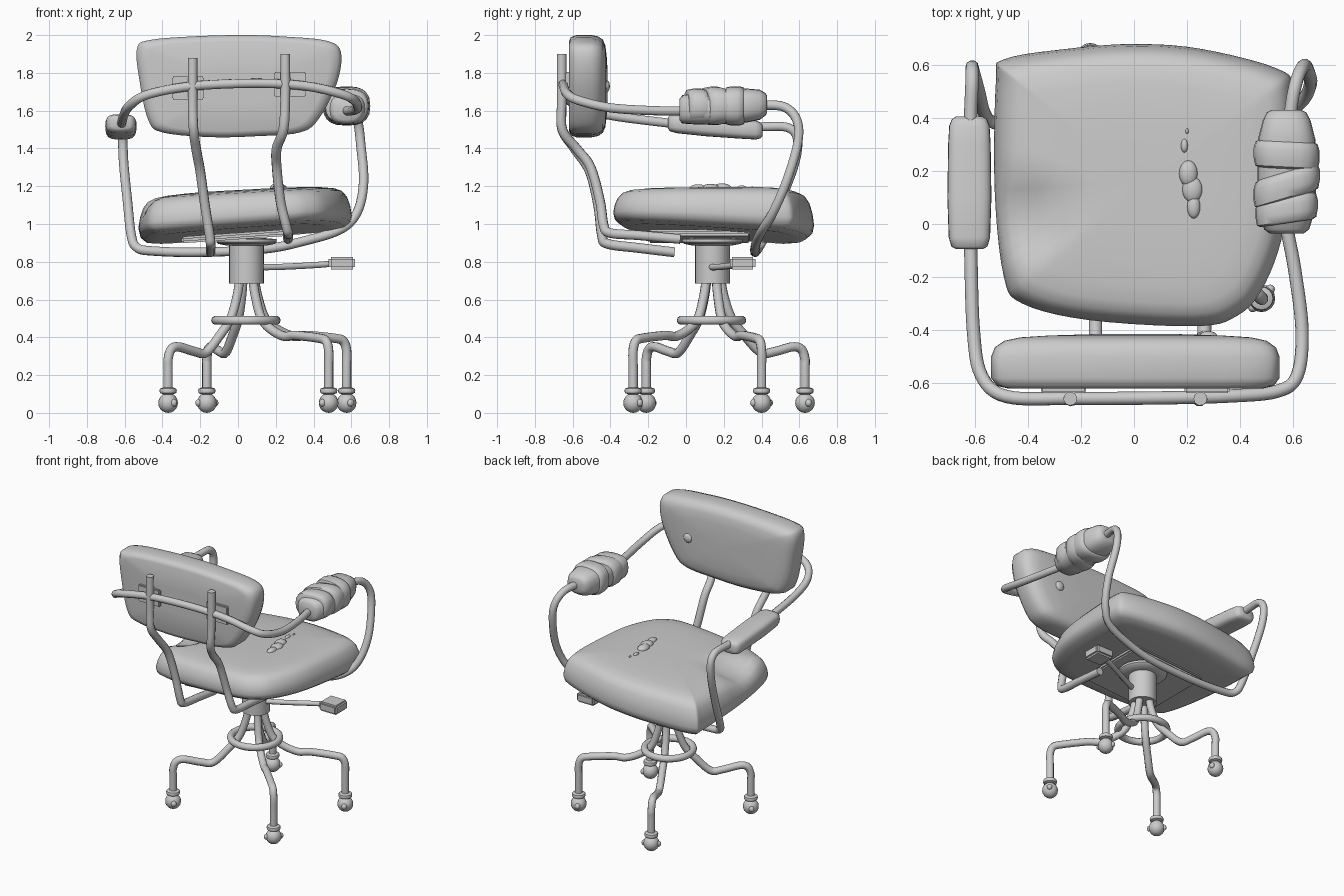
import bpy, bmesh, math
from mathutils import Vector, Matrix

if "Cube" in bpy.data.objects:
    bpy.data.objects.remove(bpy.data.objects["Cube"])

GREY = bpy.data.materials.new("plain_grey")
GREY.diffuse_color = (0.6, 0.6, 0.6, 1)
GREY.use_nodes = True
GREY.node_tree.nodes["Principled BSDF"].inputs["Base Color"].default_value = GREY.diffuse_color


def finish(ob, angle=50):
    bpy.ops.object.select_all(action='DESELECT')
    ob.select_set(True)
    bpy.context.view_layer.objects.active = ob
    ob.data.materials.clear()
    ob.data.materials.append(GREY)
    bpy.ops.object.shade_smooth_by_angle(angle=math.radians(angle))
    return ob


def smooth(pts, n=6, closed=False):
    """Catmull-Rom interpolation through the points."""
    p = [Vector(q) for q in pts]
    p = [p[-1]] + p + p[:2] if closed else [2 * p[0] - p[1]] + p + [2 * p[-1] - p[-2]]
    out = []
    for a, b, c, d in zip(p, p[1:], p[2:], p[3:]):
        for i in range(n):
            t = i / n
            out.append(0.5 * (2 * b + (c - a) * t + (2 * a - 5 * b + 4 * c - d) * t * t
                              + (3 * b - a - 3 * c + d) * t ** 3))
    return out if closed else out + [p[-2]]


def tube(name, pts, r=0.025):
    cu = bpy.data.curves.new(name, 'CURVE')
    cu.dimensions = '3D'
    cu.bevel_depth, cu.bevel_resolution, cu.use_fill_caps = r, 3, True
    path = smooth(pts)
    sp = cu.splines.new('POLY')
    sp.points.add(len(path) - 1)
    for q, v in zip(sp.points, path):
        q.co = (*v, 1)
    ob = bpy.data.objects.new(name, cu)
    bpy.context.collection.objects.link(ob)
    bpy.ops.object.select_all(action='DESELECT')
    ob.select_set(True)
    bpy.context.view_layer.objects.active = ob
    bpy.ops.object.convert(target='MESH')
    return finish(bpy.context.object)


def loft(name, rings, angle=50):
    bm = bmesh.new()
    vs = [[bm.verts.new(v) for v in ring] for ring in rings]
    for a, b in zip(vs, vs[1:]):
        for i in range(len(a)):
            j = (i + 1) % len(a)
            bm.faces.new((a[i], a[j], b[j], b[i]))
    for ring in (vs[0], vs[-1]):
        c = bm.verts.new(sum((v.co for v in ring), Vector()) / len(ring))
        for i in range(len(ring)):
            bm.faces.new((ring[i], ring[(i + 1) % len(ring)], c))
    bmesh.ops.recalc_face_normals(bm, faces=bm.faces)
    return from_bm(name, bm, angle)


def from_bm(name, bm, angle=50):
    me = bpy.data.meshes.new(name)
    bm.to_mesh(me)
    bm.free()
    ob = bpy.data.objects.new(name, me)
    bpy.context.collection.objects.link(ob)
    return finish(ob, angle)


def box(name, loc, size, rot=0, bevel=0.01):
    bm = bmesh.new()
    bmesh.ops.create_cube(bm, size=1, matrix=Matrix.Translation(loc)
                          @ Matrix.Rotation(rot, 4, 'Y') @ Matrix.Diagonal((*size, 1)))
    bmesh.ops.bevel(bm, geom=bm.edges[:], offset=bevel, segments=2, affect='EDGES')
    return from_bm(name, bm, 35)


def lathe(name, x, y, profile, n=24):
    return loft(name, [[(x + r * math.cos(k * math.tau / n), y + r * math.sin(k * math.tau / n), z)
                        for k in range(n)] for r, z in profile], 40)


def ball(name, loc, size):
    bm = bmesh.new()
    bmesh.ops.create_uvsphere(bm, u_segments=16, v_segments=10, radius=1,
                              matrix=Matrix.Translation(loc) @ Matrix.Diagonal((*size, 1)))
    return from_bm(name, bm)


def rounded(cx, cz, hx, hz, y, n=24, tilt=0, p=0.6):
    """Rounded-square ring around the y axis."""
    pts = []
    for k in range(n):
        c, s = math.cos(k * math.tau / n), math.sin(k * math.tau / n)
        dx = math.copysign(abs(c) ** p, c) * hx
        pts.append((cx + dx, y + tilt * dx, cz + math.copysign(abs(s) ** p, s) * hz))
    return pts


# seat cushion: tilted slab with a dent on the left
outline = smooth([(-.49, .62, 0), (-.25, .66, 0), (0, .678, 0), (.25, .66, 0), (.54, .585, 0), (.6, .5, 0),
                  (.59, .2, 0), (.555, -.06, 0), (.48, -.25, 0), (.39, -.345, 0), (.24, -.385, 0),
                  (-.17, -.362, 0), (-.42, -.3, 0), (-.49, -.2, 0), (-.525, .13, 0), (-.52, .54, 0)], 5, True)
mid = Vector((.03, .15, 0))
rings = []
for s, t in [(.3, 0), (.8, 0), (.93, .05), (.985, .15), (1, .3), (.985, .52), (.955, .72),
             (.91, .85), (.84, .92), (.72, .96), (.55, .985), (.35, 1), (.12, 1)]:
    ring = []
    for v in outline:
        q = mid + (v - mid) * s
        lo = .95 + .07 * q.x - .07 * (q.y - .14)
        hi = 1.18 + .055 * q.x
        dent = .055 * math.exp(-((q.x + .42) / .13) ** 4 - ((q.y - .02) / .13) ** 4)
        ring.append((q.x, q.y, lo + (hi - lo) * t - dent * max(0, t - .4) / .6))
    rings.append(ring)
loft("seat_cushion", rings)

# torn stuffing on the seat
for i, (x, y, a, b, c) in enumerate([(.205, .19, .035, .05, .025), (.22, .13, .038, .05, .022),
                                     (.225, .065, .025, .045, .02), (.19, .295, .013, .026, .014),
                                     (.2, .35, .006, .01, .008)]):
    ball(f"seat_stuffing_{i}", (x, y, 1.19), (a, b, c))

# backrest cushion
outline = smooth([(-.535, 0, 1.93), (-.46, 0, 1.975), (-.2, 0, 1.995), (.05, 0, 2), (.25, 0, 1.992),
                  (.47, 0, 1.97), (.545, 0, 1.91), (.525, 0, 1.75), (.43, 0, 1.56), (.33, 0, 1.485),
                  (.1, 0, 1.465), (-.15, 0, 1.46), (-.4, 0, 1.485), (-.475, 0, 1.55), (-.52, 0, 1.75)], 5, True)
mid = Vector((.01, 0, 1.73))
rings = []
for s, y in [(.3, -.62), (.88, -.62), (.96, -.61), (1, -.58), (1, -.5), (.975, -.465),
             (.91, -.44), (.8, -.427), (.6, -.42), (.3, -.415)]:
    rings.append([mid + (v - mid) * s + Vector((0, y, 0)) for v in outline])
loft("backrest_cushion", rings)
ball("backrest_button", (.28, -.425, 1.73), (.035, .022, .035))

# backrest brackets
box("bracket_left", (-.265, -.625, 1.72), (.17, .025, .12), 0, .006)
box("bracket_right", (.275, -.625, 1.74), (.17, .025, .13), 0, .006)

# arm rail running behind the backrest
tube("arm_rail", [(-.62, .1, 1.51), (-.615, -.1, 1.535), (-.605, -.4, 1.575), (-.575, -.57, 1.625),
                  (-.48, -.65, 1.685), (-.24, -.657, 1.73), (.1, -.655, 1.745), (.36, -.648, 1.73),
                  (.54, -.63, 1.69), (.615, -.57, 1.655), (.633, -.4, 1.615), (.605, -.17, 1.6),
                  (.575, 0, 1.6), (.575, .15, 1.61)])

# front arm loop passing below the seat
tube("arm_loop", [(-.62, .25, 1.51), (-.615, .42, 1.515), (-.61, .54, 1.51), (-.61, .59, 1.45),
                  (-.605, .575, 1.32), (-.585, .5, 1.12), (-.565, .42, .94), (-.535, .385, .875),
                  (-.45, .37, .857), (-.2, .365, .85), (.14, .365, .868), (.35, .375, .91), (.54, .405, .97),
                  (.63, .46, 1.06), (.665, .53, 1.22), (.65, .59, 1.42), (.635, .59, 1.54),
                  (.61, .53, 1.615), (.59, .42, 1.63), (.58, .25, 1.62)])

# backrest supports
tube("back_support_left", [(-.24, -.658, 1.88), (-.24, -.658, 1.63), (-.235, -.655, 1.5), (-.222, -.59, 1.4),
                           (-.2, -.51, 1.28), (-.175, -.465, 1.1), (-.15, -.445, .94), (-.145, -.415, .895),
                           (-.145, -.25, .873), (-.145, -.06, .85)], .026)
tube("back_support_right", [(.25, -.658, 1.9), (.25, -.658, 1.66), (.24, -.655, 1.5), (.205, -.58, 1.4),
                            (.205, -.505, 1.3), (.225, -.455, 1.12), (.255, -.435, .99), (.265, -.4, .952),
                            (.265, -.25, .94), (.265, -.03, .92)], .026)

# plain armrest pad
loft("armrest_pad", [rounded(-.62, 1.515 - .08 * (y - .15), a, b, y) for y, a, b in
                     [(-.095, .05, .03), (-.085, .068, .043), (-.05, .078, .05), (.1, .083, .054),
                      (.3, .08, .052), (.37, .076, .05), (.395, .066, .042), (.405, .05, .03)]])

# bandaged armrest pad with wrapped strips
loft("wrapped_pad", [rounded(.575, 1.62 + .06 * (y - .2), a, b, y, 20, 0, .75) for y, a, b in
                     [(-.035, .065, .055), (-.02, .085, .075), (.06, .11, .085), (.2, .11, .09),
                      (.32, .108, .09), (.39, .09, .08), (.42, .075, .06), (.43, .055, .045)]])
for i, (y0, tilt, a, b) in enumerate([(.055, .15, .115, .09), (.145, .3, .123, .1), (.26, -.05, .122, .102)]):
    loft(f"wrap_strip_{i}", [rounded(.575, 1.625, a * f, b * f, y0 + d, 20, tilt, .75)
                             for d, f in [(-.052, .85), (-.045, .97), (-.015, 1.02), (.02, 1.02),
                                          (.045, .96), (.052, .85)]])

# mounting plate, flange and column
box("seat_plate", (-.02, .07, .935), (.56, .54, .035), -.07)
lathe("flange", .045, .14, [(.1, .885), (.15, .895), (.16, .905), (.16, .92), (.1, .925)])
lathe("column", .045, .14, [(.06, .685), (.092, .685), (.092, .9), (.06, .9)])

# height lever
tube("lever_rod", [(.07, .11, .772), (.2, .17, .772), (.4, .26, .782), (.52, .3, .792)], .017)
box("lever_knob", (.55, .3, .793), (.14, .135, .066), 0, .012)

# foot ring
bm = bmesh.new()
N, M = 36, 10
grid = [[bm.verts.new(((.16 + .024 * math.cos(v * math.tau / M)) * math.cos(u * math.tau / N) + .042,
                       (.16 + .024 * math.cos(v * math.tau / M)) * math.sin(u * math.tau / N) + .135,
                       .49 + .024 * math.sin(v * math.tau / M))) for v in range(M)] for u in range(N)]
for u in range(N):
    for v in range(M):
        bm.faces.new((grid[u][v], grid[(u + 1) % N][v], grid[(u + 1) % N][(v + 1) % M], grid[u][(v + 1) % M]))
bmesh.ops.recalc_face_normals(bm, faces=bm.faces)
from_bm("foot_ring", bm)

# four legs with casters: two dip before the knee, two stay level
for i, (x, y, dip, knee) in enumerate([(-.37, -.21, .32, .35), (-.165, .63, .32, .35),
                                       (.48, -.28, .405, .395), (.575, .4, .405, .395)]):
    d = Vector((x - .045, y - .14, 0))
    L = d.length
    d.normalize()
    path = [(.045, .72), (.065, .62), (.11, .5), (.185, .41 if dip < .4 else .44), (.28, dip),
            (.36, dip + .005), (L - .07, knee), (L - .02, knee - .015), (L, knee - .065), (L, .24), (L, .11)]
    tube(f"leg_{i}", [(.045 + d.x * r, .14 + d.y * r, z) for r, z in path], .025)
    lathe(f"caster_collar_{i}", x, y, [(.025, .098), (.043, .105), (.046, .118), (.043, .128), (.025, .135)], 16)
    ball(f"caster_ball_{i}", (x, y, .053), (.052, .052, .053))
    side = Vector((-d.y, d.x, 0)) * .047
    for s in (-1, 1):
        ball(f"caster_hub_{i}_{s}", (x + s * side.x, y + s * side.y, .053), (.018, .018, .02))
